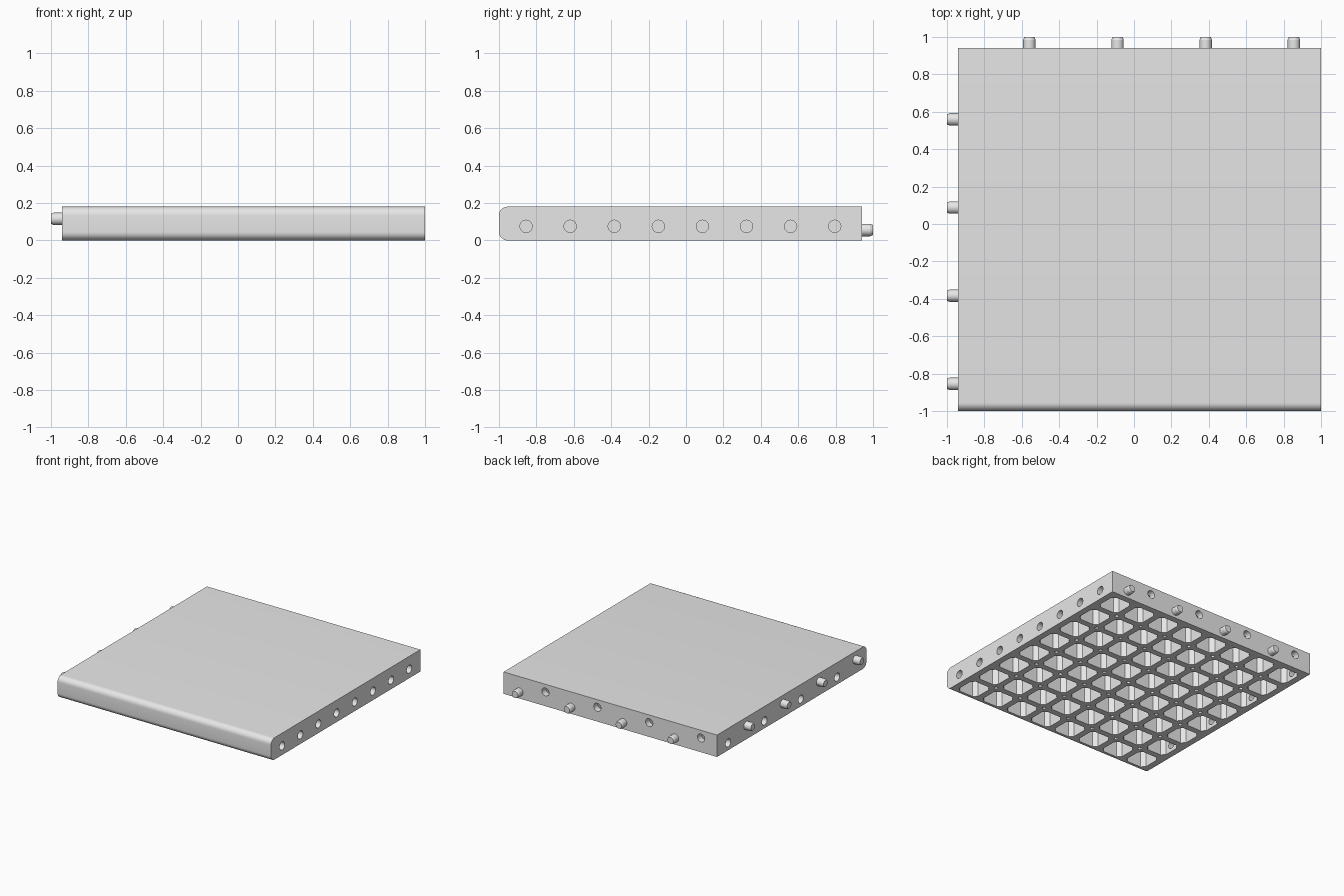
import bpy
import bmesh
import math
from mathutils import Matrix, Vector

cube = bpy.data.objects.get("Cube")
if cube:
    bpy.data.objects.remove(cube, do_unlink=True)

# Panel layout
LOW, HIGH, HEIGHT = -0.94, 1.0, 0.18
PITCH, CELLS = 0.2357, 8
CELL, CORNER, SKIN = 0.185, 0.03, 0.04
RADIUS, PIN = 0.033, 0.06
xs = [0.03 + (i - 3.5) * PITCH for i in range(CELLS)]
ys = [x - 0.06 for x in xs]

grey = bpy.data.materials.new("light grey plastic")
grey.use_nodes = True
grey.diffuse_color = (0.8, 0.8, 0.8, 1)
grey.node_tree.nodes["Principled BSDF"].inputs["Base Color"].default_value = (0.8, 0.8, 0.8, 1)


def make_object(name, bm):
    bmesh.ops.recalc_face_normals(bm, faces=bm.faces)
    mesh = bpy.data.meshes.new(name)
    bm.to_mesh(mesh)
    bm.free()
    mesh.materials.append(grey)
    obj = bpy.data.objects.new(name, mesh)
    bpy.context.scene.collection.objects.link(obj)
    return obj


def prism(bm, points, direction):
    face = bm.faces.new([bm.verts.new(p) for p in points])
    extruded = bmesh.ops.extrude_face_region(bm, geom=[face])["geom"]
    moved = [v for v in extruded if isinstance(v, bmesh.types.BMVert)]
    bmesh.ops.translate(bm, vec=direction, verts=moved)


def cylinder(bm, start, direction, radius, tip=None, sides=24):
    direction = Vector(direction)
    place = (Matrix.Translation(Vector(start) + direction / 2)
             @ direction.to_track_quat("Z", "Y").to_matrix().to_4x4())
    bmesh.ops.create_cone(bm, cap_ends=True, segments=sides, radius1=radius,
                          radius2=radius if tip is None else tip,
                          depth=direction.length, matrix=place)


def cut(obj, bm):
    cutter = make_object("cutter", bm)
    cutter.hide_render = True
    mod = obj.modifiers.new("cut", "BOOLEAN")
    mod.operation, mod.solver, mod.object = "DIFFERENCE", "EXACT", cutter
    bpy.context.view_layer.objects.active = obj
    bpy.ops.object.modifier_apply(modifier=mod.name)
    bpy.data.objects.remove(cutter, do_unlink=True)


def smooth(obj):
    bpy.ops.object.select_all(action="DESELECT")
    obj.select_set(True)
    bpy.context.view_layer.objects.active = obj
    bpy.ops.object.shade_smooth_by_angle(angle=math.radians(30))


# Slab with a rounded front edge
bm = bmesh.new()
round_r = 0.045
profile = [(LOW, -LOW, HEIGHT), (LOW, -LOW, 0)]
for z, first in ((round_r, 270), (HEIGHT - round_r, 180)):
    for step in range(9):
        a = math.radians(first - step * 90 / 8)
        profile.append((LOW, -HIGH + round_r + round_r * math.cos(a),
                        z + round_r * math.sin(a)))
prism(bm, profile, (HIGH - LOW, 0, 0))
panel = make_object("panel", bm)

# Grid of chamfered pockets underneath
bm = bmesh.new()
h = CELL / 2
c = h - CORNER
octagon = [(h, c), (c, h), (-c, h), (-h, c), (-h, -c), (-c, -h), (c, -h), (h, -c)]
for x in xs:
    for y in ys:
        prism(bm, [(x + u, y + v, -0.02) for u, v in octagon],
              (0, 0, HEIGHT - SKIN + 0.02))
cut(panel, bm)

# Small sockets where the ribs cross
bm = bmesh.new()
for x in xs[:-1]:
    for y in ys[:-1]:
        cylinder(bm, (x + PITCH / 2, y + PITCH / 2, -0.02), (0, 0, 0.14), 0.015, sides=12)
cut(panel, bm)

# Peg holes through the three straight walls
bm = bmesh.new()
for y in ys:
    cylinder(bm, (HIGH + 0.02, y, 0.075), (-0.1, 0, 0), RADIUS)
for y in ys[1::2]:
    cylinder(bm, (LOW - 0.02, y, 0.06), (0.1, 0, 0), RADIUS)
for x in xs[0::2]:
    cylinder(bm, (x, -LOW + 0.02, 0.117), (0, -0.1, 0), RADIUS)
cut(panel, bm)
smooth(panel)


# Pegs with tapered tips
def peg(name, base, axis):
    axis = Vector(axis)
    bm = bmesh.new()
    cylinder(bm, Vector(base) - axis * 0.01, axis * (PIN - 0.005), RADIUS)
    cylinder(bm, Vector(base) + axis * (PIN - 0.015), axis * 0.015, RADIUS, RADIUS - 0.006)
    smooth(make_object(name, bm))


for i, y in enumerate(ys[0::2]):
    peg(f"side_peg_{i + 1}", (LOW, y, 0.115), (-1, 0, 0))
for i, x in enumerate(xs[1::2]):
    peg(f"back_peg_{i + 1}", (x, -LOW, 0.055), (0, 1, 0))
